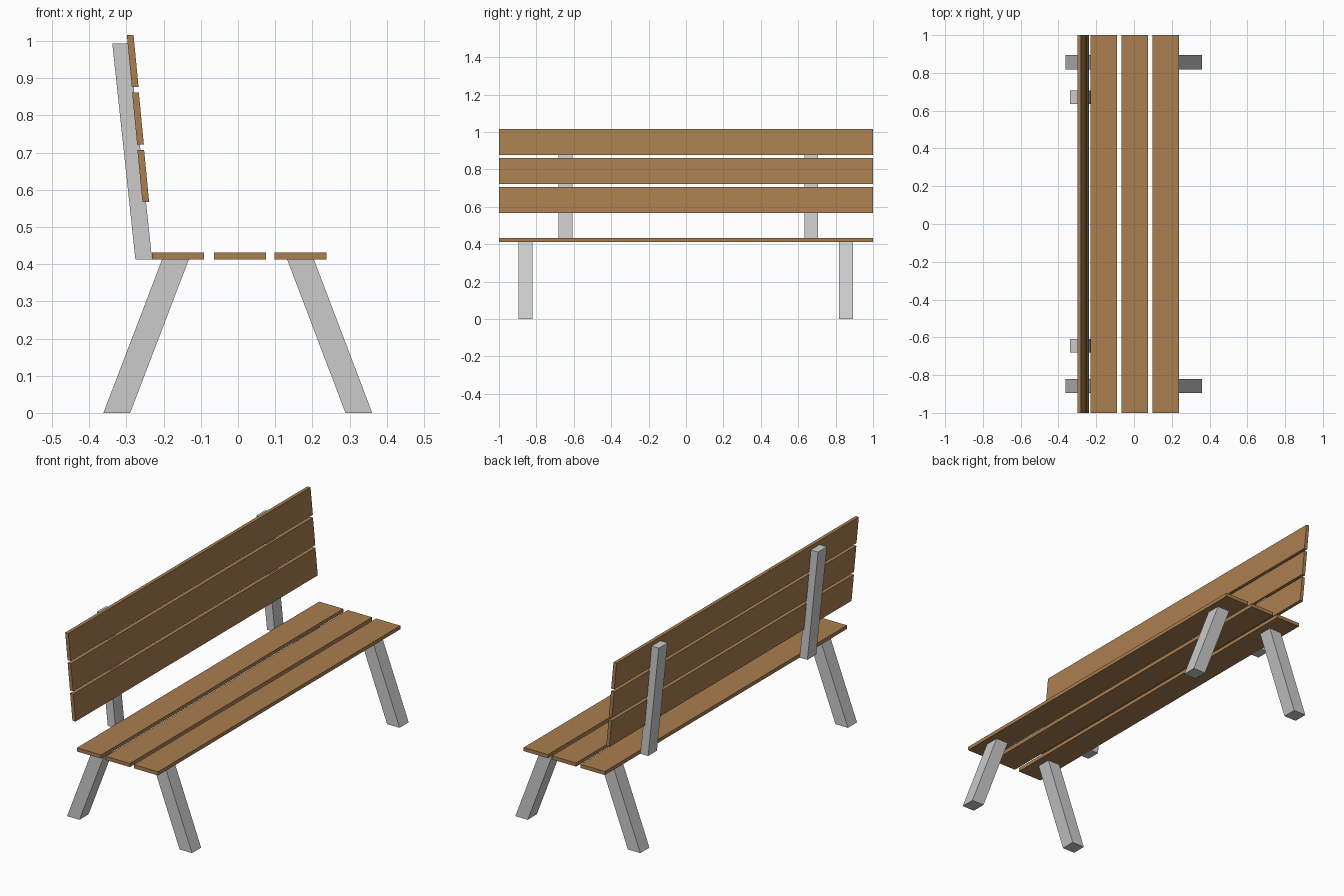
import bpy
import bmesh

if "Cube" in bpy.data.objects:
    bpy.data.objects.remove(bpy.data.objects["Cube"])

wood = bpy.data.materials.new("wood")
wood.diffuse_color = (0.40, 0.21, 0.08, 1)
wood.use_nodes = True
wood.node_tree.nodes["Principled BSDF"].inputs["Base Color"].default_value = wood.diffuse_color


def prism(name, profile, y0, y1, mat=None):
    """Extrude an x-z profile from y0 to y1."""
    bm = bmesh.new()
    face = bm.faces.new([bm.verts.new((x, y0, z)) for x, z in profile])
    ext = bmesh.ops.extrude_face_region(bm, geom=[face])
    verts = [v for v in ext["geom"] if isinstance(v, bmesh.types.BMVert)]
    bmesh.ops.translate(bm, verts=verts, vec=(0, y1 - y0, 0))
    bmesh.ops.recalc_face_normals(bm, faces=bm.faces)
    mesh = bpy.data.meshes.new(name)
    bm.to_mesh(mesh)
    bm.free()
    obj = bpy.data.objects.new(name, mesh)
    bpy.context.collection.objects.link(obj)
    if mat:
        mesh.materials.append(mat)
    return obj


def slanted(x_bottom, x_top, width, z0, z1):
    """Slanted bar profile with level ends; x values are the left edge."""
    return [(x_bottom, z0), (x_bottom + width, z0),
            (x_top + width, z1), (x_top, z1)]


SEAT_Z, SEAT_TOP = 0.413, 0.432

# Seat slats
for i, x in enumerate((-0.231, -0.065, 0.098)):
    prism(f"seat_slat_{i + 1}", slanted(x, x, 0.14, SEAT_Z, SEAT_TOP), -1, 1, wood)

# Backrest slats, leaning back
for i in range(3):
    z, x = 0.567 + 0.1545 * i, -0.257 - 0.0142 * i
    prism(f"back_slat_{i + 1}", slanted(x, x - 0.0135, 0.018, z, z + 0.14), -1, 1, wood)

# Splayed legs
for y in (-0.895, 0.819):
    for side, xb, xt in (("rear", -0.362, -0.204), ("front", 0.289, 0.132)):
        end = "left" if y < 0 else "right"
        prism(f"{side}_leg_{end}", slanted(xb, xt, 0.072, 0, SEAT_Z), y, y + 0.075)

# Backrest posts
for end, y in (("left", -0.681), ("right", 0.634)):
    prism(f"back_post_{end}", slanted(-0.276, -0.338, 0.045, SEAT_Z, 0.993), y, y + 0.073)
